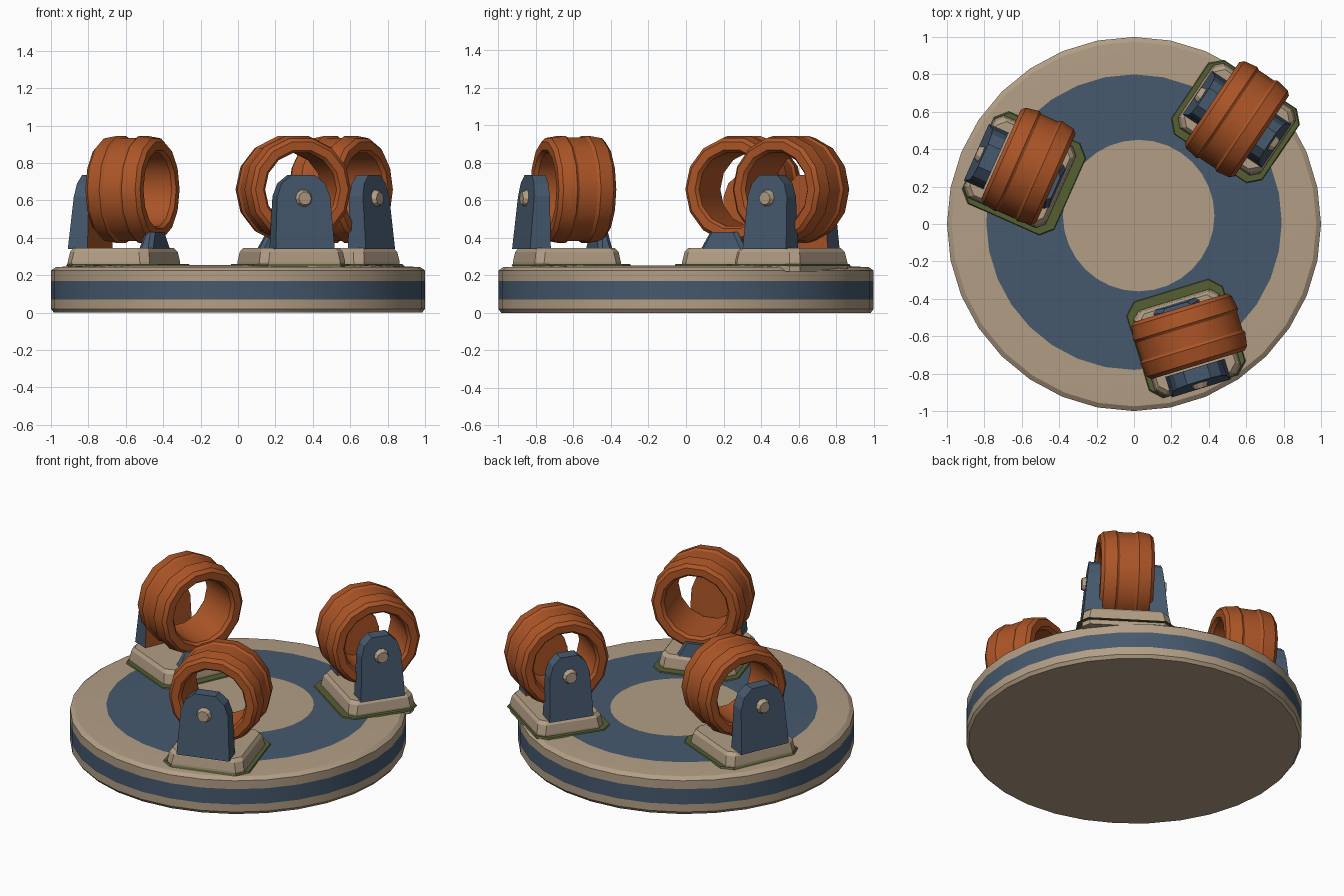
import bpy, bmesh, math
from mathutils import Matrix, Vector

if "Cube" in bpy.data.objects:
    bpy.data.objects.remove(bpy.data.objects["Cube"])


def material(name, rgb):
    m = bpy.data.materials.new(name)
    m.diffuse_color = (*rgb, 1)
    m.use_nodes = True
    m.node_tree.nodes["Principled BSDF"].inputs["Base Color"].default_value = m.diffuse_color
    return m


BEIGE = material("beige", (0.445, 0.342, 0.235))
BLUE = material("slate_blue", (0.061, 0.100, 0.155))
ORANGE = material("rust_orange", (0.413, 0.091, 0.020))
GREEN = material("moss_green", (0.090, 0.115, 0.032))


def finish(name, bm, mats, matrix=None, smooth=None):
    bmesh.ops.recalc_face_normals(bm, faces=bm.faces)
    me = bpy.data.meshes.new(name)
    if matrix:
        bm.transform(matrix)
    bm.to_mesh(me)
    bm.free()
    for m in mats:
        me.materials.append(m)
    ob = bpy.data.objects.new(name, me)
    bpy.context.collection.objects.link(ob)
    if smooth:
        bpy.ops.object.select_all(action='DESELECT')
        ob.select_set(True)
        bpy.context.view_layer.objects.active = ob
        bpy.ops.object.shade_smooth_by_angle(angle=math.radians(smooth))
    return ob


def skin(bm, rings, slots=None, closed=False):
    """Bridge successive vertex rings with quads."""
    n = len(rings[0])
    for k in range(len(rings) if closed else len(rings) - 1):
        a, b = rings[k], rings[(k + 1) % len(rings)]
        for i in range(n):
            j = (i + 1) % n
            f = bm.faces.new((a[i], a[j], b[j], b[i]))
            f.material_index = slots[k] if slots else 0


def loft(name, loops, mats, matrix):
    """Solid through a stack of matching outlines."""
    bm = bmesh.new()
    rings = [[bm.verts.new(p) for p in lp] for lp in loops]
    skin(bm, rings)
    bm.faces.new(rings[0])
    bm.faces.new(rings[-1])
    return finish(name, bm, mats, matrix)


def rect(w, d, z, c=0.04):
    """Rectangle outline with clipped corners."""
    x, y = w / 2, d / 2
    return [(x, -y + c, z), (x, y - c, z), (x - c, y, z), (-x + c, y, z),
            (-x, y - c, z), (-x, -y + c, z), (-x + c, -y, z), (x - c, -y, z)]


# Round base: lathed rows of (radius, z, centre x, centre y)
rows = [(0.985, 0, 0, 0), (1, 0.02, 0, 0), (1, 0.07, 0, 0), (1, 0.17, 0, 0),
        (1, 0.225, 0, 0), (0.975, 0.243, 0, 0), (0.79, 0.253, 0, 0.01),
        (0.405, 0.253, 0.025, 0.045)]
bm = bmesh.new()
SIDES = 32
rings = [[bm.verts.new((cx + r * math.cos(2 * math.pi * i / SIDES),
                        cy + r * math.sin(2 * math.pi * i / SIDES), z))
          for i in range(SIDES)] for r, z, cx, cy in rows]
skin(bm, rings, [0, 0, 1, 0, 0, 0, 1])
bm.faces.new(rings[0])
bm.faces.new(rings[-1])
finish("round_base", bm, [BEIGE, BLUE], smooth=25)


def ring(name, matrix):
    """Thick grooved wheel ring around the local x axis."""
    profile = [(-.16, .26), (-.14, .28), (-.065, .293), (-.05, .283), (.05, .283),
               (.065, .293), (.14, .28), (.16, .26), (.16, .215), (.14, .2),
               (-.14, .2), (-.16, .215)]
    n = 14
    bm = bmesh.new()
    loops = [[bm.verts.new((x, r * math.cos(2 * math.pi * i / n),
                            r * math.sin(2 * math.pi * i / n))) for i in range(n)]
             for x, r in profile]
    skin(bm, loops, closed=True)
    finish(name, bm, [ORANGE], matrix, smooth=30)


def bracket(name, matrix, half):
    """Upright with a clipped round top, orange on its inner face."""
    pts = [(-half, .34), (-half * .9, .62), (-half * .74, .69), (-half * .4, .735),
           (half * .4, .735), (half * .74, .69), (half * .9, .62), (half, .34)]
    inner = [(-.055, y, z) for y, z in pts]
    outer = [(.06 - .04 * (z - .34) / .4, y, z) for y, z in pts]
    ob = loft(name, [inner, outer], [BLUE, ORANGE], matrix)
    inward = matrix.to_3x3() @ Vector((-1, 0, 0))
    for p in ob.data.polygons:
        if p.normal.dot(inward) > 0.98:
            p.material_index = 1
    # Bolt head on the outer face
    bm = bmesh.new()
    bmesh.ops.create_cone(bm, cap_ends=True, segments=10, radius1=.048,
                          radius2=.035, depth=.03)
    local = Matrix.Translation((.043, 0, .61)) @ Matrix.Rotation(math.pi / 2, 4, 'Y')
    finish(name + "_bolt", bm, [BEIGE], matrix @ local)


# Mounts: name, x, y, axis angle, foot length, foot width, ring offset, two uprights
mounts = [("rear", .55, .56, -34, .53, .42, (0, 0), True),
          ("front", .285, -.635, -73, .48, .48, (-.03, .02), False),
          ("left", -.61, .28, 156, .48, .48, (-.03, -.045), False)]
for name, x, y, ang, d, w, (ox, oy), double in mounts:
    M = Matrix.Translation((x, y, 0)) @ Matrix.Rotation(math.radians(ang), 4, 'Z')
    # Moss stain on the base, then the stepped foot
    shift = Matrix.Translation((0 if double else -.025, -.015 if double else 0, 0))
    loft(name + "_moss", [rect(d + .06, w + .06, .25, .06), rect(d + .05, w + .05, .259, .06)],
         [GREEN], M @ shift)
    loft(name + "_foot", [rect(d, w, .22), rect(d, w, .27), rect(d - .02, w - .02, .325),
                          rect(d - .05, w - .05, .345)], [BEIGE], M)
    ring(name + "_ring", M @ Matrix.Translation((ox, oy, .658)))
    bracket(name + "_bracket", M @ Matrix.Translation((.195, 0, 0)), .14 if double else .165)
    if double:
        bracket(name + "_second_bracket", M @ Matrix.Rotation(math.pi, 4, 'Z')
                @ Matrix.Translation((.195, 0, 0)), .14)
    else:
        # Low inner stub under the ring
        loft(name + "_stub", [rect(.08, .26, .34, .02), rect(.06, .16, .43, .02)],
             [BLUE], M @ Matrix.Translation((-.18, 0, 0)))
